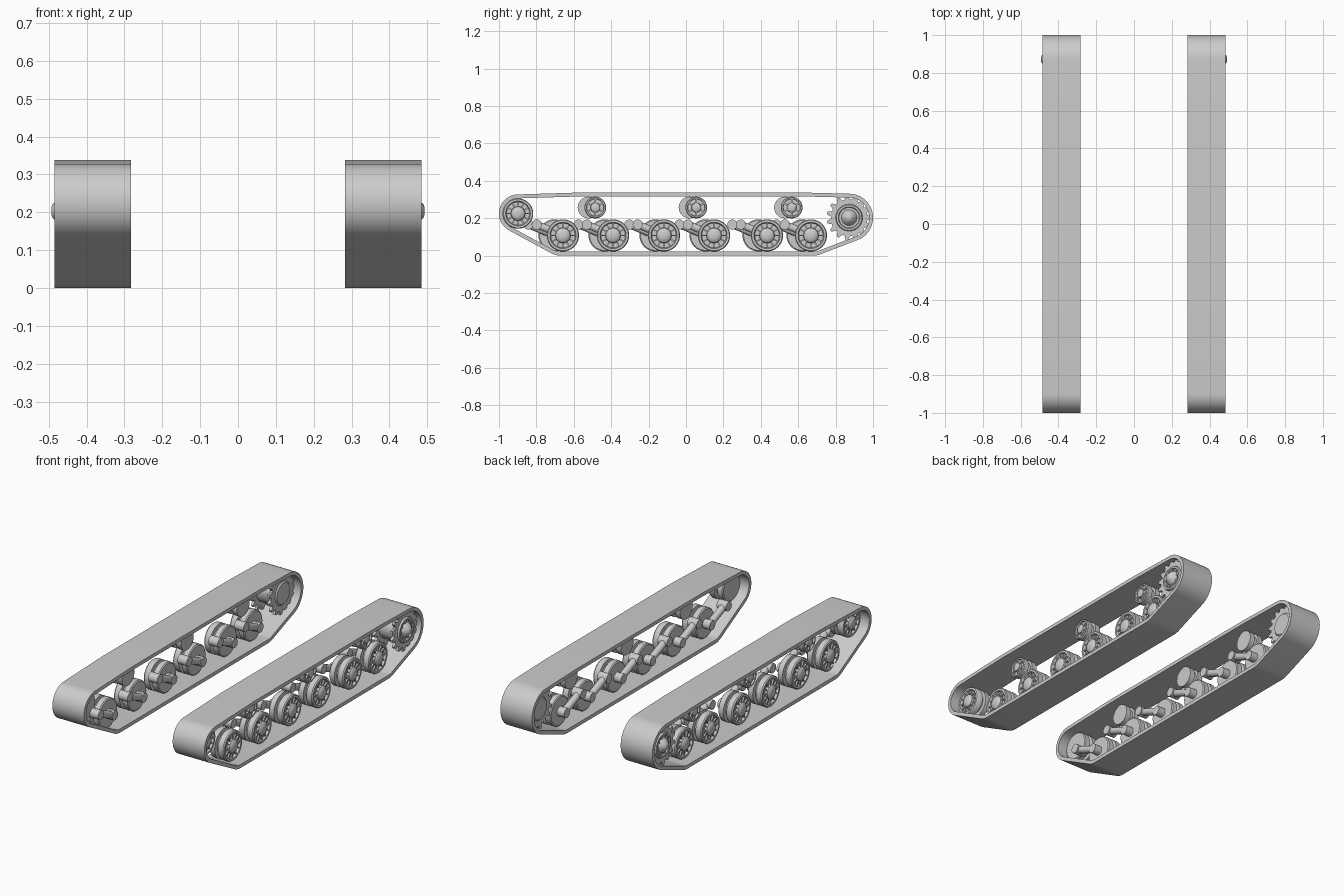
import bpy, bmesh
from math import cos, sin, pi, tau
from mathutils import Matrix, Vector
from mathutils.geometry import convex_hull_2d

old = bpy.data.objects.get("Cube")
if old:
    bpy.data.objects.remove(old)

steel = bpy.data.materials.new("plain_grey")
steel.use_nodes = True
grey = (0.6, 0.6, 0.6, 1)
steel.diffuse_color = grey
steel.node_tree.nodes["Principled BSDF"].inputs["Base Color"].default_value = grey


def finish(bm, name, side, x=0, y=0, z=0):
    """Move the part into place, mirror it for the chosen side and smooth it."""
    bm.transform(Matrix.Diagonal((side, 1, 1, 1)) @ Matrix.Translation((x, y, z)))
    bmesh.ops.recalc_face_normals(bm, faces=bm.faces)
    mesh = bpy.data.meshes.new(name)
    bm.to_mesh(mesh)
    bm.free()
    mesh.materials.append(steel)
    obj = bpy.data.objects.new(name, mesh)
    bpy.context.collection.objects.link(obj)
    bpy.ops.object.select_all(action='DESELECT')
    obj.select_set(True)
    bpy.context.view_layer.objects.active = obj
    bpy.ops.object.shade_smooth_by_angle(angle=0.6)


def lathe(bm, profile, n=40):
    """Spin (x, radius) points around the x axis and cap both ends."""
    rings = [[bm.verts.new((x, r * cos(tau * i / n), r * sin(tau * i / n)))
              for i in range(n)] for x, r in profile]
    for a, b in zip(rings, rings[1:]):
        for i in range(n):
            j = (i + 1) % n
            bm.faces.new((a[i], a[j], b[j], b[i]))
    bm.faces.new(rings[0])
    bm.faces.new(rings[-1])


def radial_boxes(bm, count, r, x, size):
    """Ring of boxes: size is (across, tangential, radial)."""
    for i in range(count):
        m = (Matrix.Rotation(tau * i / count, 4, 'X') @ Matrix.Translation((x, 0, r))
             @ Matrix.Diagonal((*size, 1)))
        bmesh.ops.create_cube(bm, size=1, matrix=m)


def rod(bm, p, q, r, n=20):
    d = Vector(q) - Vector(p)
    m = (Matrix.Translation((Vector(p) + Vector(q)) / 2)
         @ d.to_track_quat('Z', 'Y').to_matrix().to_4x4())
    bmesh.ops.create_cone(bm, cap_ends=True, segments=n, radius1=r, radius2=r,
                          depth=d.length, matrix=m)


def toothed_ring(bm, x0, x1, root, tip, teeth):
    """Flat gear plate with tapered teeth."""
    pts = []
    for i in range(teeth):
        for f, r in ((-.36, root), (-.14, tip), (.14, tip), (.36, root)):
            a = tau * (i + f) / teeth
            pts.append((r * cos(a), r * sin(a)))
    a, b = ([bm.verts.new((x, *p)) for p in pts] for x in (x0, x1))
    for i in range(len(pts)):
        j = (i + 1) % len(pts)
        bm.faces.new((a[i], a[j], b[j], b[i]))
    bm.faces.new(a)
    bm.faces.new(b)


# Track belt: a loop stretched around the pulley circles
def track(side):
    pulleys = ((-.898, .225, .081), (-.67, .108, .087), (.68, .108, .087),
               (.872, .203, .107), (.6, .257, .06), (-.55, .257, .06))
    n, belt = 72, .021
    samples = [(y, z, r, tau * i / n) for y, z, r in pulleys for i in range(n)]
    hull = convex_hull_2d([Vector((y + r * cos(a), z + r * sin(a))) for y, z, r, a in samples])
    bm = bmesh.new()
    loops = []
    for x, t in ((.283, 0), (.283, belt), (.485, belt), (.485, 0)):
        loop = []
        for k in hull:
            y, z, r, a = samples[k]
            loop.append(bm.verts.new((x, y + (r + t) * cos(a), z + (r + t) * sin(a))))
        loops.append(loop)
    for a, b in zip(loops, loops[1:] + loops[:1]):
        for i in range(len(hull)):
            j = (i + 1) % len(hull)
            bm.faces.new((a[i], a[j], b[j], b[i]))
    finish(bm, "track_belt", side)


# Double disc wheel with a dished, ribbed outer face and domed hub
def wheel(name, side, y, z, r):
    bm = bmesh.new()
    lathe(bm, [(.337, r * .93), (.342, r), (.372, r), (.372, r * .72), (.392, r * .72),
               (.392, r), (.424, r), (.43, r * .95), (.43, r * .82), (.418, r * .76),
               (.418, r * .48), (.432, r * .45), (.44, r * .34), (.444, r * .15)])
    radial_boxes(bm, 12, r * .63, .421, (.012, .007, r * .32))
    finish(bm, name, side, 0, y, z)


# Swing arm from the hull pivot to the wheel axle
def swing_arm(side, y, z):
    bm = bmesh.new()
    pivot, axle = (y - .14, z + .058), (y, z)
    rod(bm, (.285, *pivot), (.345, *pivot), .027)
    rod(bm, (.312, *pivot), (.312, *axle), .02)
    rod(bm, (.292, *axle), (.345, *axle), .027)
    finish(bm, "swing_arm", side)


# Small support roller with six ribs
def return_roller(side, y, z):
    bm = bmesh.new()
    r = .058
    lathe(bm, [(.337, r), (.368, r), (.368, r * .75), (.392, r * .75), (.392, r),
               (.42, r), (.425, r * .94), (.425, r * .82), (.415, r * .78),
               (.415, r * .45), (.43, r * .42), (.434, r * .3)], 32)
    radial_boxes(bm, 6, r * .62, .419, (.012, .008, r * .4))
    finish(bm, "return_roller", side, 0, y, z)


# Drive sprocket: two toothed rings, drum, bolts and domed cap
def sprocket(side, y, z):
    bm = bmesh.new()
    for x in (.335, .45):
        toothed_ring(bm, x - .008, x + .008, .098, .12, 15)
    lathe(bm, [(.32, .06), (.335, .075), (.45, .075), (.468, .068), (.468, .058),
               (.46, .054), (.46, .042), (.474, .036), (.483, .024), (.49, .018),
               (.493, .008)])
    for i in range(10):
        a = tau * i / 10
        p = (.048 * cos(a), .048 * sin(a))
        rod(bm, (.455, *p), (.467, *p), .006, 8)
    finish(bm, "drive_sprocket", side, 0, y, z)


for side, shift in ((1, 0), (-1, -.045)):
    track(side)
    wheel("idler_wheel", side, -.898, .225, .081)
    sprocket(side, .872, .203)
    for y in (-.658, -.39, -.118, .15, .433, .668):
        wheel("road_wheel", side, y + shift, .108, .086)
        swing_arm(side, y + shift, .108)
    for y in (-.485, .055, .565):
        return_roller(side, y + shift * .8, .257)
